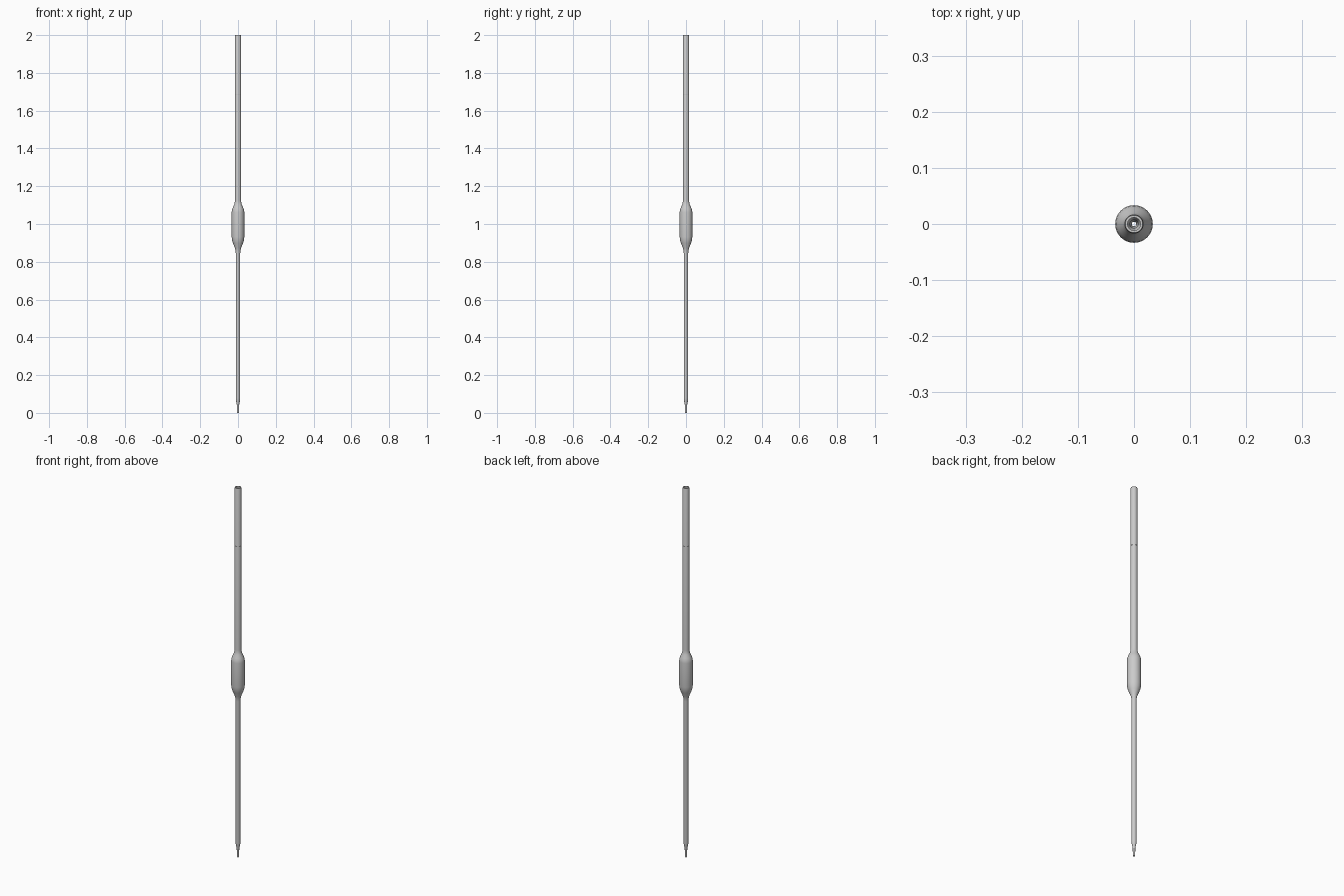
import bpy, bmesh, math

if "Cube" in bpy.data.objects:
    bpy.data.objects.remove(bpy.data.objects["Cube"])

SIDES = 48


def lathe(name, profile, closed=True):
    """Revolve an (r, z) profile around the z axis."""
    bm = bmesh.new()
    rings = []
    for r, z in profile:
        rings.append([bm.verts.new((r * math.cos(2 * math.pi * i / SIDES),
                                    r * math.sin(2 * math.pi * i / SIDES), z))
                      for i in range(SIDES)])
    count = len(rings) if closed else len(rings) - 1
    for k in range(count):
        a, b = rings[k], rings[(k + 1) % len(rings)]
        for i in range(SIDES):
            j = (i + 1) % SIDES
            bm.faces.new((a[i], a[j], b[j], b[i]))
    bmesh.ops.recalc_face_normals(bm, faces=bm.faces)
    mesh = bpy.data.meshes.new(name)
    bm.to_mesh(mesh)
    bm.free()
    obj = bpy.data.objects.new(name, mesh)
    bpy.context.collection.objects.link(obj)
    bpy.ops.object.select_all(action='DESELECT')
    obj.select_set(True)
    bpy.context.view_layer.objects.active = obj
    bpy.ops.object.shade_smooth_by_angle(angle=math.radians(35))
    return obj


# Outer glass surface: tip, lower stem, bulb, upper stem
outer = [(0.0055, 0.0), (0.0062, 0.042), (0.0085, 0.055), (0.0108, 0.066), (0.0118, 0.078),
         (0.0118, 0.845), (0.0128, 0.858), (0.0165, 0.874), (0.0265, 0.898),
         (0.0315, 0.914), (0.0335, 0.932),
         (0.0335, 1.062), (0.0318, 1.075), (0.0275, 1.086),
         (0.0205, 1.102), (0.0175, 1.112), (0.0165, 1.125), (0.0165, 1.997), (0.0155, 2.0)]

# Inner bore, following the outside with a thin wall
inner = [(0.0115, 2.0), (0.0115, 1.122), (0.0155, 1.100), (0.0225, 1.084),
         (0.0285, 1.062), (0.0285, 0.932), (0.0215, 0.902), (0.0115, 0.878),
         (0.0072, 0.855), (0.0072, 0.075), (0.0040, 0.045), (0.0040, 0.0)]

lathe("glass_tube", outer + inner)

# Thin fill-level ring on the upper stem
lathe("fill_mark", [(0.0162, 1.683), (0.0170, 1.684), (0.0170, 1.687), (0.0162, 1.688)])
